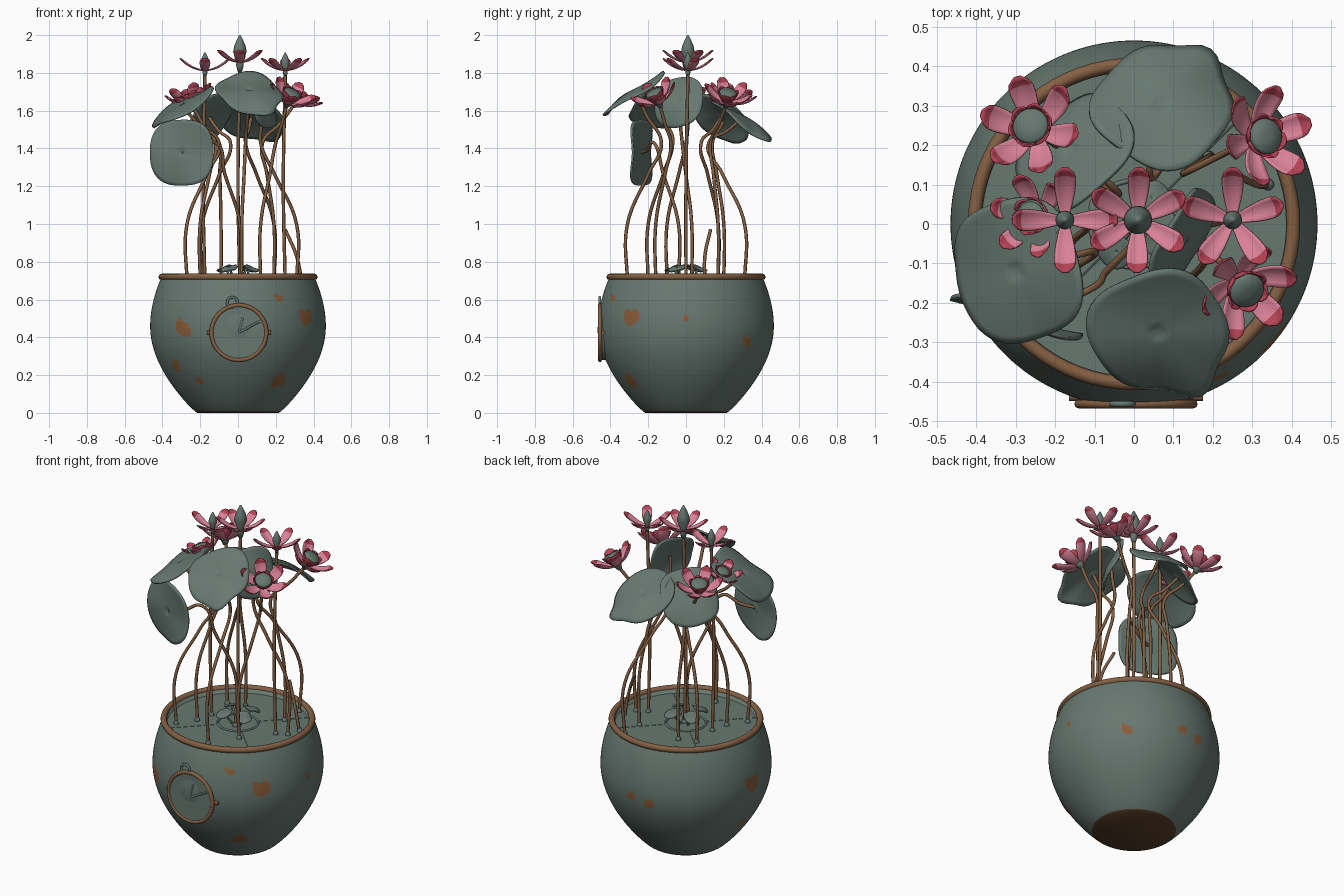
import bpy, bmesh, math
from mathutils import Vector, Matrix
from math import sin, cos, pi, radians, exp

if "Cube" in bpy.data.objects:
    bpy.data.objects.remove(bpy.data.objects["Cube"])


def mat(name, c):
    m = bpy.data.materials.new(name)
    m.diffuse_color = (*c, 1)
    m.use_nodes = True
    m.node_tree.nodes["Principled BSDF"].inputs["Base Color"].default_value = m.diffuse_color
    return m


GREEN = mat("verdigris_green", (0.135, 0.19, 0.165))
BROWN = mat("bronze_brown", (0.23, 0.115, 0.055))
DARK = mat("base_dark_brown", (0.095, 0.048, 0.022))
PATCH = mat("patch_orange_brown", (0.26, 0.11, 0.04))
PINK = mat("petal_pink", (0.70, 0.22, 0.31))
RED = mat("petal_red", (0.46, 0.055, 0.09))


def finish(name, bm, mats, fix=True, smooth=True):
    if fix:
        bmesh.ops.recalc_face_normals(bm, faces=bm.faces[:])
    me = bpy.data.meshes.new(name)
    bm.to_mesh(me)
    bm.free()
    for m in mats:
        me.materials.append(m)
    for p in me.polygons:
        p.use_smooth = smooth
    ob = bpy.data.objects.new(name, me)
    bpy.context.collection.objects.link(ob)
    return ob


def revolve(bm, prof, seg, M=Matrix(), mi=lambda c: 0):
    """Closed surface of revolution about local z; mi picks the material from the face centre."""
    rings = [[bm.verts.new(M @ Vector((r * sin(2 * pi * k / seg), -r * cos(2 * pi * k / seg), z)))
              for k in range(seg)] for r, z in prof]
    faces = [bm.faces.new((a[k], a[(k + 1) % seg], b[(k + 1) % seg], b[k]))
             for a, b in zip(rings, rings[1:]) for k in range(seg)]
    faces += [bm.faces.new(rings[0][::-1]), bm.faces.new(rings[-1])]
    for f in faces:
        f.material_index = mi(f.calc_center_median())


def torus(name, R, r, loc, m, tilt=0):
    bpy.ops.mesh.primitive_torus_add(major_radius=R, minor_radius=r, major_segments=72,
                                     minor_segments=12, location=loc, rotation=(tilt, 0, 0))
    ob = bpy.context.object
    ob.name = name
    ob.data.materials.append(m)
    bpy.ops.object.shade_smooth()


def tube(name, pts, r, m):
    cu = bpy.data.curves.new(name, 'CURVE')
    cu.dimensions = '3D'
    cu.bevel_depth, cu.bevel_resolution, cu.resolution_u = r, 2, 8
    cu.use_fill_caps = True
    s = cu.splines.new('BEZIER')
    s.bezier_points.add(len(pts) - 1)
    for b, p in zip(s.bezier_points, pts):
        b.co = p
        b.handle_left_type = b.handle_right_type = 'AUTO'
    cu.materials.append(m)
    bpy.context.collection.objects.link(bpy.data.objects.new(name, cu))


# Pot: bulging bowl, radius follows a skewed arc; patina patches are (angle from front, height, size)
def pot_radius(z):
    if z < .46:
        return .215 + .25 * sin(pi / 2 * z / .46) ** .85
    return .465 - .06 * ((z - .46) / .26) ** 1.9


SPOTS = [(-39, .45, .048), (29, .61, .022), (51, .51, .052), (-53, .25, .035), (36, .17, .042), (-34, .17, .022),
         (90, .5, .018), (135, .38, .03), (-94, .47, .052), (-171, .4, .032), (-96, .22, .028), (175, .42, .03)]


def pot_colour(c):
    if c.z < .012:
        return 1
    a, r = math.atan2(c.x, -c.y), math.hypot(c.x, c.y)
    for i, (s, z, h) in enumerate(SPOTS):
        d = (a - radians(s) + pi) % (2 * pi) - pi
        u, v = d * r / h, (c.z - z) / h
        if abs(u + .2 * v) ** 3 + abs(v * 1.15 + .25 * sin(3 * u + i)) ** 3 < .9:
            return 2
    return 0


bm = bmesh.new()
wall = [(pot_radius(.009 * k), .009 * k) for k in range(81)]
revolve(bm, wall + [(.385, .72), (.385, .685)], 200, mi=pot_colour)
finish("pot", bm, [GREEN, DARK, PATCH])
torus("pot_rim", .404, .017, (0, 0, .72), BROWN)

# Water surface with a raised centre ring and seams
bm = bmesh.new()
revolve(bm, [(.39, .67), (.39, .695)], 64)
finish("water_surface", bm, [GREEN], smooth=False)
torus("water_ring", .11, .006, (0, 0, .697), GREEN)
for k in range(4):
    d = Matrix.Rotation(pi / 4 + k * pi / 2, 3, 'Z') @ Vector((1, 0, 0))
    lift = Vector((0, 0, .695))
    tube("water_seam", [d * .12 + lift, d * .38 + lift], .002, GREEN)

# Medallion on the front
C = Vector((.005, -.456, .425))
bm = bmesh.new()
revolve(bm, [(.145, -.03), (.145, .005), (.01, .004)], 64, Matrix.Translation(C) @ Matrix.Rotation(pi / 2, 4, 'X'))
finish("medallion_disc", bm, [GREEN], smooth=False)
torus("medallion_ring", .145, .011, C, BROWN, pi / 2)
torus("medallion_loop", .027, .007, C + Vector((-.035, 0, .16)), GREEN, pi / 2)
for tip in [(.11, -.004, .06), (.02, -.004, .08)]:
    tube("medallion_needle", [C + Vector((0, -.006, 0)), C + Vector(tip)], .006, GREEN)
for s in (-1, 1):
    tube("medallion_pin", [C + Vector((s * .14, .018, 0)), C + Vector((s * .17, .018, 0))], .01, BROWN)


# Stems rise straight from the water, lean in to a waist, then bend out to the head
def stem(name, base, waist, head):
    b, w, h = Vector((*base, .68)), Vector((*waist, 1.43)), Vector(head)
    knee = Vector((*base, 1.0))
    tube(name + "_stem", [b, knee, knee.lerp(w, .62), w, w.lerp(h, .55) - Vector((0, 0, .01)), h], .009, BROWN)
    foot(name, b)


def foot(name, b):
    bm = bmesh.new()
    revolve(bm, [(.017, .69), (.013, .702), (.009, .715)], 12, Matrix.Translation((b[0], b[1], 0)))
    finish(name + "_stem_foot", bm, [GREEN])


# Lotus leaves: rounded-square sheets whose tip droops downhill, turned by skew
def leaf(name, c, n, R=.168, skew=0, tip=.05, droop=.04, thick=.01):
    n = Vector(n).normalized()
    u = Matrix.Rotation(skew, 3, n) @ (n * n.z - Vector((0, 0, 1))).normalized()
    v = n.cross(u)
    bm = bmesh.new()
    mid = bm.verts.new(Vector(c) - n * .07 * R)
    prev, seg, rows = None, 56, 10
    for j in range(1, rows + 1):
        q = j / rows
        ring = []
        for k in range(seg):
            a = 2 * pi * k / seg
            e = (abs(cos(a)) ** 2.8 + abs(sin(a)) ** 2.8) ** (-1 / 2.8)
            r = R * q * (e + tip * exp(-(min(a, 2 * pi - a) / .32) ** 2) * q)
            h = -droop * q ** 2 * (.45 + cos(a) * .8) + .07 * R * sin(3 * a) * q * q
            ring.append(bm.verts.new(Vector(c) + u * r * cos(a) + v * r * sin(a) + n * h))
        for k in range(seg):
            k2 = (k + 1) % seg
            bm.faces.new((prev[k], ring[k], ring[k2], prev[k2]) if prev else (mid, ring[k], ring[k2]))
        prev = ring
    ob = finish(name, bm, [GREEN], fix=False)
    ob.modifiers.new("thickness", 'SOLIDIFY').thickness = thick
    return Vector(c) - n * .012


def stemmed_leaf(name, c, n, base, waist, **kw):
    stem(name, base, waist, leaf(name, c, n, **kw))


stemmed_leaf("leaf_hanging", (-.3, -.245, 1.378), (-.33, -.94, .05), (.01, -.04), (-.12, -.17), R=.174, tip=0, droop=.01)
stemmed_leaf("leaf_left", (-.3, -.12, 1.635), (-.42, -.15, .9), (-.27, -.2), (-.1, -.07), R=.18, droop=.03)
stemmed_leaf("leaf_front", (.06, -.275, 1.715), (0, -.42, .9), (.02, -.31), (.04, -.13), skew=.5, tip=.38)
stemmed_leaf("leaf_back", (.07, .305, 1.575), (0, .42, .9), (.19, .31), (.04, .12), skew=-.6, tip=.32, droop=.05)
stemmed_leaf("leaf_inner", (.14, -.045, 1.655), (.75, -.35, .5), (.31, .03), (.12, -.02), R=.135)
stemmed_leaf("leaf_back_left", (-.16, .19, 1.575), (-.45, .4, .75), (-.19, .17), (-.04, .08), R=.16)
tube("broken_stem", [(.34, .1, .68), (.31, .1, .83), (.25, .13, .97)], .009, BROWN)
foot("broken", (.34, .1))

# Small pads standing just above the water
for k in range(4):
    d = Matrix.Rotation(pi / 4 + k * pi / 2 + .2, 3, 'Z') @ Vector((.085, 0, 0))
    leaf("water_pad", d + Vector((0, 0, .772)), d * 2 + Vector((0, 0, 1)), R=.042, droop=.012, thick=.006)
    tube("water_pad_stem", [d * .3 + Vector((0, 0, .69)), d + Vector((0, 0, .77))], .006, GREEN)


# Lotus flowers: rings of cupped petals around a green pod
def petals(bm, M, count, L, W, a0, a1, phase, all_red):
    rows, cols = 10, 6
    for p in range(count):
        R = M @ Matrix.Rotation(phase + 2 * pi * p / count, 4, 'Z')
        x, z, grid = .012, 0, []
        for j in range(rows + 1):
            t = j / rows
            taper = math.sqrt(max(.06, 1 - max(0, (t - .72) / .28) ** 2.4))
            w = W * (.38 + .62 * sin(min(1, t / .72) * pi / 2)) * taper
            an = radians(a0 + (a1 - a0) * t)
            grid.append([bm.verts.new(R @ Vector((x - sin(an) * .3 * w * s * s, w * s, z + cos(an) * .3 * w * s * s)))
                         for s in (2 * i / cols - 1 for i in range(cols + 1))])
            x, z = x + cos(an) * L / rows, z + sin(an) * L / rows
        for j in range(rows):
            for i in range(cols):
                f = bm.faces.new((grid[j][i], grid[j + 1][i], grid[j + 1][i + 1], grid[j][i + 1]))
                f.material_index = int(all_red or j >= 8)


CROWN = [(.012, -.05), (.02, -.02), (.018, .01), (.036, .052), (.03, .085), (.015, .12), (.004, .142)]
POD = [(.012, -.03), (.025, 0), (.046, .058), (.042, .066), (.01, .069)]


def flower(name, c, axis, rings, pod, size=1):
    M = Matrix.Translation(c) @ Vector((0, 0, 1)).rotation_difference(Vector(axis)).to_matrix().to_4x4()
    bm = bmesh.new()
    for r in rings:
        petals(bm, M, *r)
    finish(name + "_petals", bm, [PINK, RED], fix=False).modifiers.new("thickness", 'SOLIDIFY').thickness = .005
    bm = bmesh.new()
    revolve(bm, [(r * size, z * size) for r, z in pod], 24, M)
    finish(name + "_pod", bm, [GREEN])


# Three upright flowers on straight stems
for name, x, z, n, turn, size in [("flower_top", .01, 1.858, 6, .5, 1), ("flower_top_left", -.175, 1.815, 4, 0, .66),
                                  ("flower_top_right", .25, 1.815, 5, pi / 2, .66)]:
    flower(name, (x, .01, z), (0, 0, 1), [(n, .138, .026, 8, 52, turn, False)], CROWN, size)
    tube(name + "_stem", [(x, 0, .68), (x - .01, 0, 1.2), (x, .01, z - .03)], .009, BROWN)
    foot(name, (x, 0))

# Four open flowers that lean outward
for name, c, axis, s, base, waist in [
        ("flower_back_left", (-.25, .235, 1.64), (-.22, .25, 1), 1, (-.09, .2), (-.1, .14)),
        ("flower_back_right", (.305, .215, 1.645), (.6, .15, 1), 1, (.19, .17), (.13, .13)),
        ("flower_front_right", (.265, -.145, 1.645), (.45, -.5, 1), 1, (.12, -.16), (.2, -.08)),
        ("flower_left", (-.245, .02, 1.64), (-.4, 0, 1), .8, (-.2, -.1), (-.12, 0))]:
    flower(name, c, axis, [(6, .143 * s, .031 * s, 10, 62, c[0], False),
                           (6, .08 * s, .024 * s, 45, 75, c[0] + .5, True)], POD, s)
    stem(name, base, waist, Vector(c) - Vector(axis) * .015)
